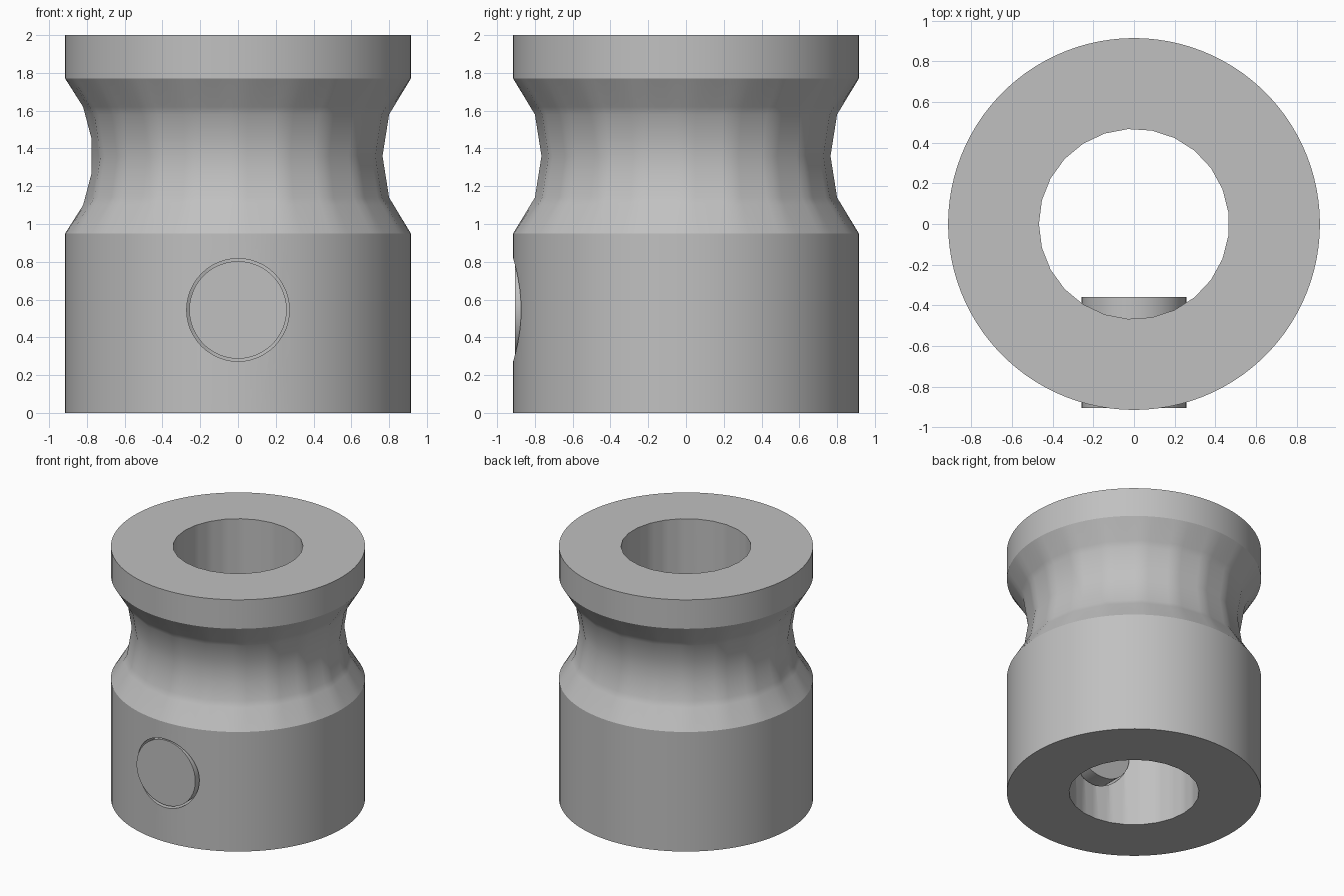
import bpy, bmesh
from math import cos, sin, pi, radians
from mathutils import Vector, Matrix

default = bpy.data.objects.get("Cube")
if default:
    bpy.data.objects.remove(default, do_unlink=True)

steel = bpy.data.materials.new("grey steel")
steel.use_nodes = True
steel.diffuse_color = (0.53, 0.53, 0.53, 1)
steel.node_tree.nodes["Principled BSDF"].inputs["Base Color"].default_value = steel.diffuse_color

SEGMENTS = 100
OUTER, BORE = 0.915, 0.468
GROOVE_Z, GROOVE_HALF = 1.36, 0.41
# Groove half sections as (height from groove centre, radius)
SECTION = [(0, 0.765), (0.22, 0.80), (GROOVE_HALF, OUTER)]
SEAM_SECTION = [(0, 0.775), (0.09, 0.775), (0.26, 0.82), (GROOVE_HALF, OUTER)]


def section_radius(section, h):
    for (h0, r0), (h1, r1) in zip(section, section[1:]):
        if h <= h1:
            return r0 + (r1 - r0) * (h - h0) / (h1 - h0)
    return OUTER


def ring(sides, z, radius_of):
    """Points of a polygon ring, resampled along its straight sides."""
    spokes = []
    for k in range(sides):
        a = pi + 2 * pi * k / sides
        r = radius_of(k)
        spokes.append(Vector((r * cos(a), r * sin(a), z)))
    per_side = SEGMENTS // sides
    return [spokes[k].lerp(spokes[(k + 1) % sides], i / per_side)
            for k in range(sides) for i in range(per_side)]


def groove_ring(dz):
    h = abs(dz)
    return ring(20, GROOVE_Z + dz,
                lambda k: section_radius(SECTION if k else SEAM_SECTION, h))


def finish(bm, name):
    bmesh.ops.recalc_face_normals(bm, faces=bm.faces)
    mesh = bpy.data.meshes.new(name)
    bm.to_mesh(mesh)
    bm.free()
    mesh.materials.append(steel)
    obj = bpy.data.objects.new(name, mesh)
    bpy.context.collection.objects.link(obj)
    return obj


def smooth(obj):
    bpy.ops.object.select_all(action="DESELECT")
    obj.select_set(True)
    bpy.context.view_layer.objects.active = obj
    bpy.ops.object.shade_smooth_by_angle(angle=radians(25))


def cross_cylinder(name, radius, y0, y1, z):
    """Cylinder lying along y."""
    bm = bmesh.new()
    place = Matrix.Translation((0, (y0 + y1) / 2, z)) @ Matrix.Rotation(pi / 2, 4, "X")
    bmesh.ops.create_cone(bm, cap_ends=True, segments=48, radius1=radius,
                          radius2=radius, depth=y1 - y0, matrix=place)
    return finish(bm, name)


# Collar: closed loop of rings around the wall, groove, rims and bore
def circle(z):
    return ring(SEGMENTS, z, lambda k: OUTER)


def bore(z):
    return ring(25, z, lambda k: BORE)


rings = [circle(0), circle(GROOVE_Z - GROOVE_HALF)]
rings += [groove_ring(dz) for dz in (-0.26, -0.22, -0.09, 0, 0.09, 0.22, 0.26)]
rings += [circle(GROOVE_Z + GROOVE_HALF), circle(2), bore(2), bore(0)]
bm = bmesh.new()
loops = [[bm.verts.new(p) for p in r] for r in rings]
for low, high in zip(loops, loops[1:] + loops[:1]):
    for i in range(SEGMENTS):
        j = (i + 1) % SEGMENTS
        bm.faces.new((low[i], low[j], high[j], high[i]))
collar = finish(bm, "grooved_collar")

# Screw hole through the front wall
cutter = cross_cylinder("screw_hole_cutter", 0.272, -1.1, -0.2, 0.545)
cutter.hide_render = True
cut = collar.modifiers.new("screw hole", "BOOLEAN")
cut.operation = "DIFFERENCE"
cut.solver = "EXACT"
cut.object = cutter
bpy.context.view_layer.objects.active = collar
bpy.ops.object.modifier_apply(modifier=cut.name)
bpy.data.objects.remove(cutter, do_unlink=True)
smooth(collar)

# Set screw reaching into the bore
smooth(cross_cylinder("set_screw", 0.258, -0.905, -0.36, 0.545))
